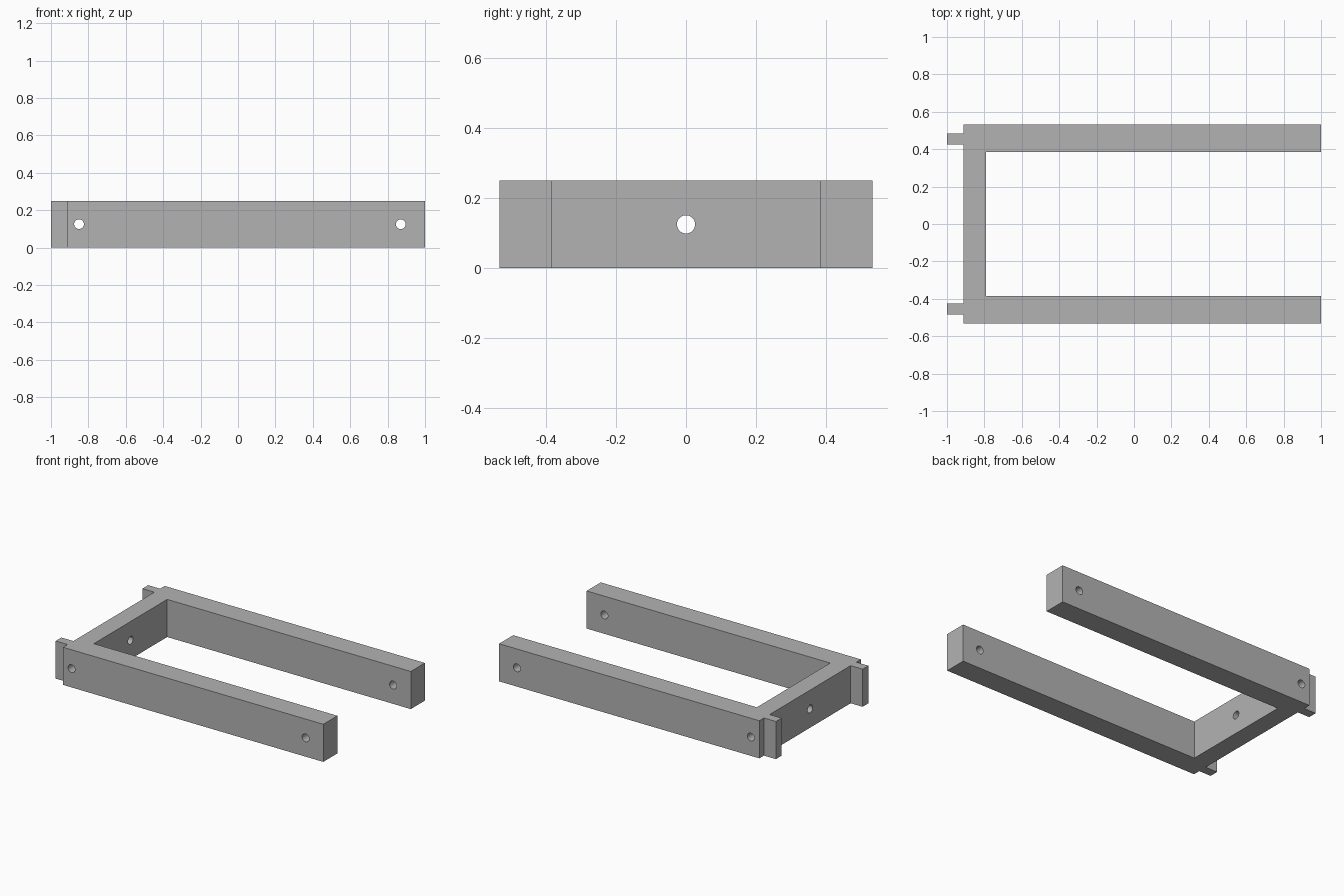
import bpy, bmesh, math

cube = bpy.data.objects.get("Cube")
if cube:
    bpy.data.objects.remove(cube, do_unlink=True)

HEIGHT = 0.25
MID = HEIGHT / 2
BAR_X = -0.85

grey = bpy.data.materials.new("plain_grey")
grey.use_nodes = True
colour = (0.45, 0.45, 0.45, 1)
grey.diffuse_color = colour
grey.node_tree.nodes["Principled BSDF"].inputs["Base Color"].default_value = colour

# U-shaped frame with two tabs: half outline, mirrored across y
half = [(-0.79, 0.385), (1, 0.385), (1, 0.533), (-0.912, 0.533),
        (-0.912, 0.485), (-1, 0.485), (-1, 0.425), (-0.912, 0.425)]
outline = half + [(x, -y) for x, y in reversed(half)]
bm = bmesh.new()
base = bm.faces.new([bm.verts.new((x, y, 0)) for x, y in outline])
top = bmesh.ops.extrude_face_region(bm, geom=[base])["geom"]
bmesh.ops.translate(bm, vec=(0, 0, HEIGHT),
                    verts=[v for v in top if isinstance(v, bmesh.types.BMVert)])
bmesh.ops.recalc_face_normals(bm, faces=bm.faces)
mesh = bpy.data.meshes.new("frame")
bm.to_mesh(mesh)
bm.free()
frame = bpy.data.objects.new("frame", mesh)
bpy.context.collection.objects.link(frame)
mesh.materials.append(grey)


def drill(name, location, rotation, length):
    """Bore a round hole through the frame."""
    bpy.ops.mesh.primitive_cylinder_add(vertices=32, radius=0.026, depth=length,
                                        location=location, rotation=rotation)
    cutter = bpy.context.object
    cutter.name = name
    cutter.data.materials.append(grey)
    cutter.hide_render = True
    mod = frame.modifiers.new(name, "BOOLEAN")
    mod.operation = "DIFFERENCE"
    mod.solver = "EXACT"
    mod.object = cutter
    bpy.context.view_layer.objects.active = frame
    bpy.ops.object.modifier_apply(modifier=name)
    bpy.data.objects.remove(cutter, do_unlink=True)


# Bolt holes: along the crossbar, through the rail ends, through the crossbar
drill("crossbar_bore", (BAR_X, 0, MID), (math.pi / 2, 0, 0), 1.4)
drill("rail_end_bore", (0.87, 0, MID), (math.pi / 2, 0, 0), 1.4)
drill("centre_bore", (BAR_X, 0, MID), (0, math.pi / 2, 0), 0.2)

# Smooth hole walls, sharp frame edges
bpy.ops.object.select_all(action="DESELECT")
frame.select_set(True)
bpy.context.view_layer.objects.active = frame
bpy.ops.object.shade_smooth_by_angle(angle=math.radians(30))
